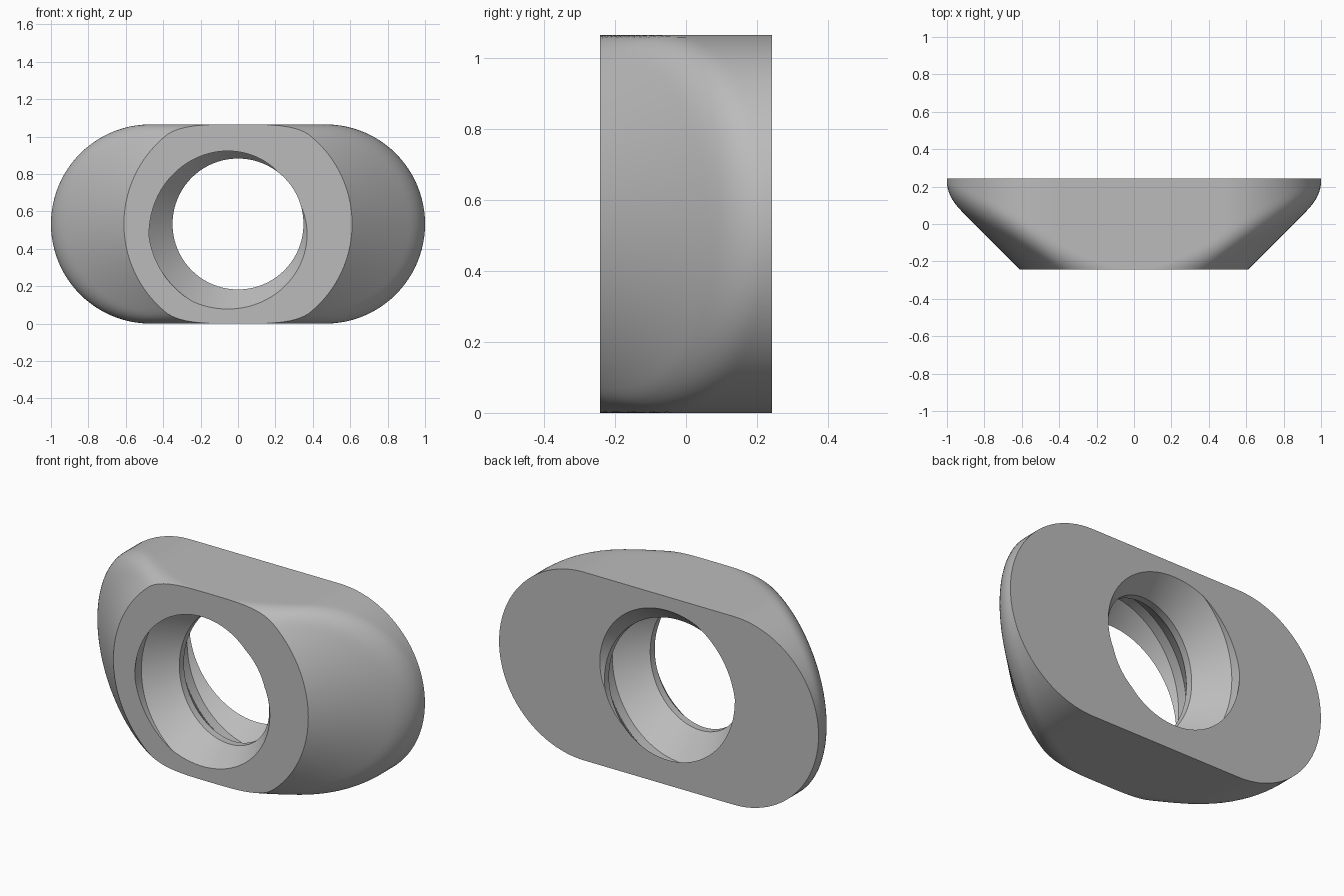
import bpy, bmesh
from math import sin, cos, radians, sqrt

cube = bpy.data.objects.get("Cube")
if cube:
    bpy.data.objects.remove(cube, do_unlink=True)

STEP = 2                      # degrees per column
COLS = 360 // STEP
HALF = 0.243                  # half thickness along y
R_END, MID = 0.5325, 0.4675   # stadium end radius and end centre
CONE = 0.853                  # radius of the 45 degree cone at y = 0
BLEND = 0.08                  # softness of the ridge
START, TWIST = 214, 428       # thread phase at the front, total turn
ROOT, CREST = 0.48, 0.35      # thread radii
ROOT_HALF, CREST_START = 26, 162


def stadium(a):
    """Distance from the centre to the stadium outline at angle a."""
    c, s = abs(cos(a)), abs(sin(a))
    if c * R_END <= MID * s:
        return R_END / s
    return MID * c + sqrt(R_END ** 2 - (MID * s) ** 2)


def soft_min(a, b):
    h = max(BLEND - abs(a - b), 0)
    return min(a, b) - h * h / (4 * BLEND)


def thread_radius(deg):
    """Trapezoid thread: flat root, straight flank, flat crest."""
    d = min(deg % 360, 360 - deg % 360)
    t = (d - ROOT_HALF) / (CREST_START - ROOT_HALF)
    return ROOT + (CREST - ROOT) * min(max(t, 0), 1)


def ring(bm, y, radius, turn=0):
    """One loop of vertices; column angles are shifted by turn."""
    loop = []
    for j in range(COLS):
        a = radians(j * STEP + turn)
        r = radius(j * STEP, a)
        loop.append(bm.verts.new((r * cos(a), y, R_END + r * sin(a))))
    return loop


def shift(loop, n):
    n %= COLS
    return loop[n:] + loop[:n]


def bridge(bm, a, b, diagonal=False):
    for j in range(COLS):
        k = (j + 1) % COLS
        if diagonal:
            bm.faces.new((a[j], a[k], b[k]))
            bm.faces.new((a[j], b[k], b[j]))
        else:
            bm.faces.new((a[j], a[k], b[k], b[j]))


bm = bmesh.new()

# Outer shell: stadium with both ends turned down to a cone
rows = 36
shell = []
for i in range(rows + 1):
    y = -HALF + 2 * HALF * i / rows
    shell.append(ring(bm, y, lambda d, a: soft_min(stadium(a), CONE + y)))
for a, b in zip(shell, shell[1:]):
    bridge(bm, a, b)

# Threaded bore: the thread section turned along y
turns = TWIST // STEP
bore = []
for i in range(turns + 1):
    y = -HALF + 2 * HALF * i / turns
    bore.append(ring(bm, y, lambda d, a: thread_radius(d), START - i * STEP))
for a, b in zip(bore, bore[1:]):
    bridge(bm, a, b, diagonal=True)

# Flat front and back faces between shell and bore
bridge(bm, shell[0], shift(bore[0], -START // STEP))
bridge(bm, shell[-1], shift(bore[-1], (TWIST - START) // STEP))
bmesh.ops.recalc_face_normals(bm, faces=bm.faces)

mesh = bpy.data.meshes.new("slot_nut")
bm.to_mesh(mesh)
bm.free()
nut = bpy.data.objects.new("slot_nut", mesh)
bpy.context.collection.objects.link(nut)

# Plain grey metal
grey = bpy.data.materials.new("plain_grey")
grey.use_nodes = True
colour = (0.5, 0.5, 0.5, 1)
grey.diffuse_color = colour
grey.node_tree.nodes["Principled BSDF"].inputs["Base Color"].default_value = colour
mesh.materials.append(grey)

bpy.ops.object.select_all(action='DESELECT')
nut.select_set(True)
bpy.context.view_layer.objects.active = nut
bpy.ops.object.shade_smooth_by_angle(angle=radians(25))
